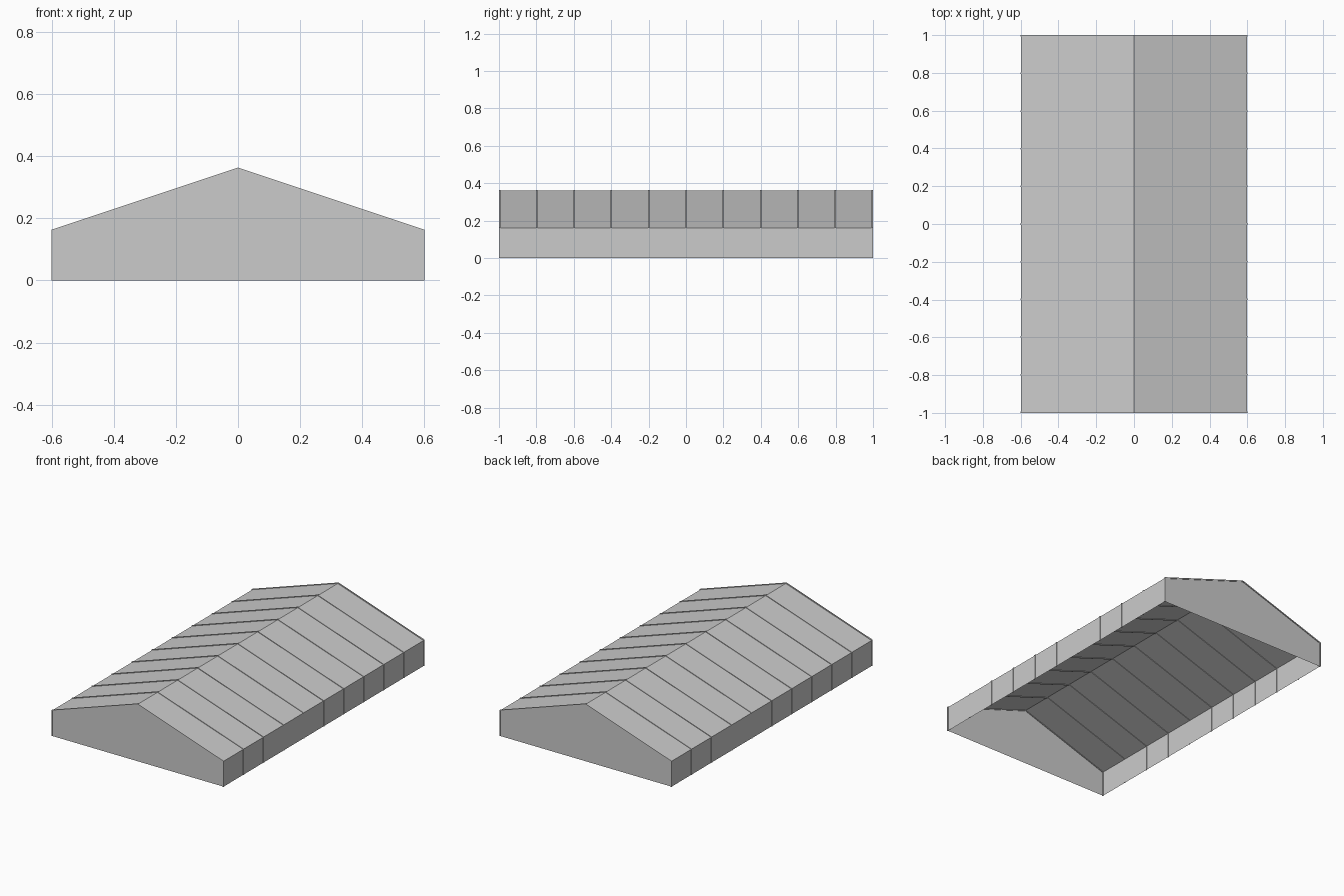
import bpy, bmesh

if "Cube" in bpy.data.objects:
    bpy.data.objects.remove(bpy.data.objects["Cube"])

HALF_W, EAVE, RIDGE = 0.6, 0.163, 0.363
BAYS, HALF_L, T = 10, 1.0, 0.008   # T = frame width along y


def profile(inset):
    # Tent cross-section, moved inwards by inset
    w, e, r = HALF_W - inset, EAVE - inset * 0.9, RIDGE - inset * 1.2
    return [(-w, 0), (-w, e), (0, r), (w, e), (w, 0)]


def make(name, verts, faces, fix=True):
    me = bpy.data.meshes.new(name)
    bm = bmesh.new()
    vs = [bm.verts.new(v) for v in verts]
    for f in faces:
        bm.faces.new([vs[i] for i in f])
    if fix:
        bmesh.ops.recalc_face_normals(bm, faces=bm.faces)
    bm.to_mesh(me)
    bm.free()
    ob = bpy.data.objects.new(name, me)
    bpy.context.collection.objects.link(ob)
    return ob


def portal_frame(name, yc):
    # Thin arch with a rectangular section swept along the profile
    rings = []
    for o, i in zip(profile(0), profile(0.006)):
        rings += [(o[0], yc - T / 2, o[1]), (o[0], yc + T / 2, o[1]),
                  (i[0], yc + T / 2, i[1]), (i[0], yc - T / 2, i[1])]
    faces = [(0, 1, 2, 3), (16, 17, 18, 19)]
    for s in range(4):
        for k in range(4):
            n = (k + 1) % 4
            faces.append((s * 4 + k, s * 4 + n, s * 4 + 4 + n, s * 4 + 4 + k))
    return make(name, rings, faces)


# Portal frames between the bays
step = (2 * HALF_L - T) / BAYS
ys = [-HALF_L + T / 2 + step * i for i in range(BAYS + 1)]
for n, y in enumerate(ys):
    portal_frame(f"portal_frame_{n}", y)

# Wall and roof fabric panels in each bay
p = profile(0.003)
sides = ["left_wall", "left_roof", "right_roof", "right_wall"]
for n in range(BAYS):
    y0, y1 = ys[n] + T / 2, ys[n + 1] - T / 2
    for s, name in enumerate(sides):
        a, b = p[s], p[s + 1]
        make(f"{name}_panel_{n}",
             [(a[0], y0, a[1]), (b[0], y0, b[1]), (b[0], y1, b[1]), (a[0], y1, a[1])],
             [(3, 2, 1, 0)], fix=False)

# Gable end panels
g = profile(0.006)
for name, y, order in (("front_gable", ys[0], (4, 3, 2, 1, 0)),
                       ("back_gable", ys[-1], (0, 1, 2, 3, 4))):
    make(name, [(x, y, z) for x, z in g], [order], fix=False)
